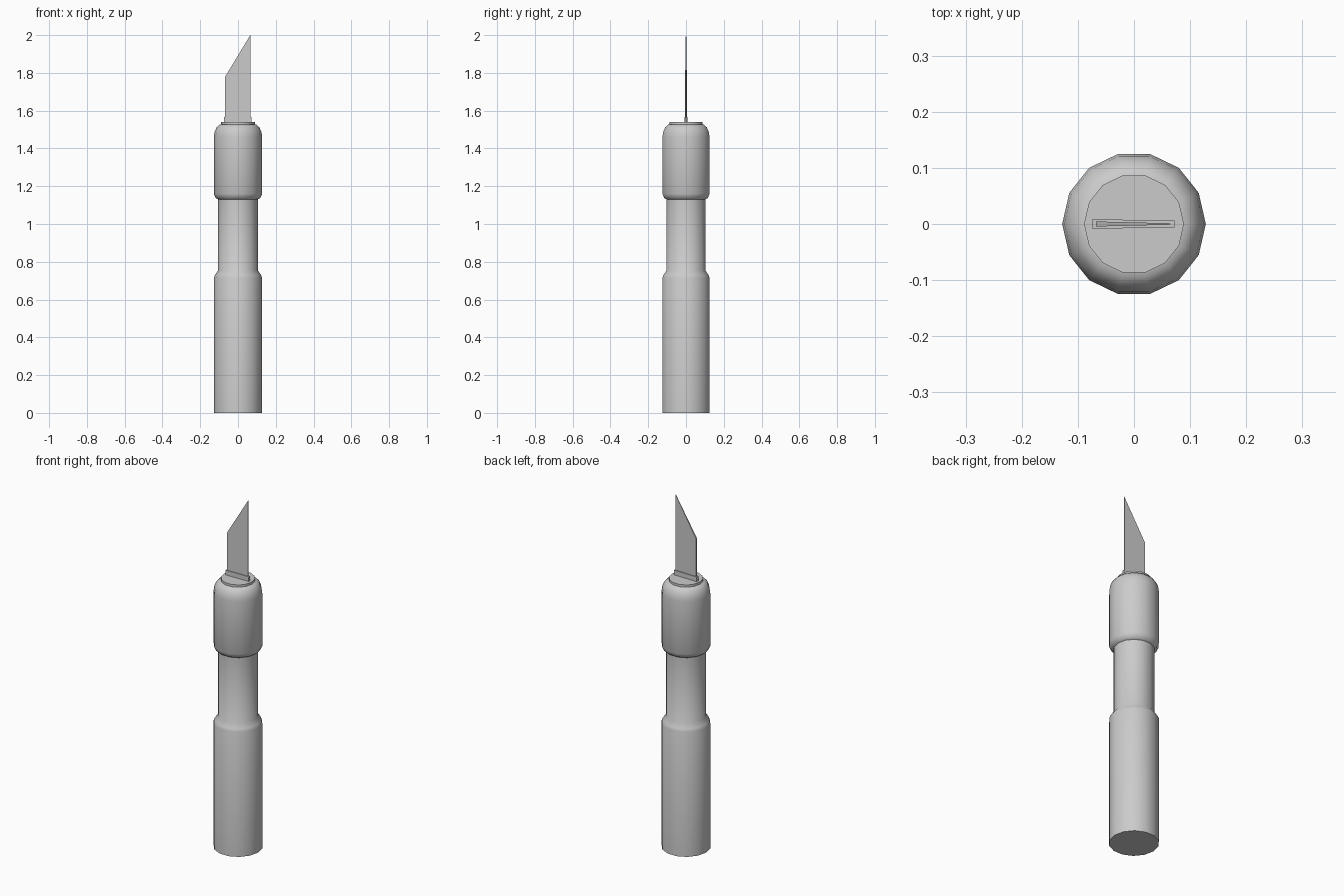
import bpy, bmesh, math

if "Cube" in bpy.data.objects:
    bpy.data.objects.remove(bpy.data.objects["Cube"])

SIDES = 14


def finish(name, bm, smooth=None):
    bmesh.ops.recalc_face_normals(bm, faces=bm.faces[:])
    me = bpy.data.meshes.new(name)
    bm.to_mesh(me)
    bm.free()
    ob = bpy.data.objects.new(name, me)
    bpy.context.collection.objects.link(ob)
    if smooth:
        bpy.ops.object.select_all(action='DESELECT')
        bpy.context.view_layer.objects.active = ob
        ob.select_set(True)
        bpy.ops.object.shade_smooth_by_angle(angle=math.radians(smooth))
    return ob


def lathe(name, profile):
    bm = bmesh.new()
    rings = [[bm.verts.new((r * math.cos(2 * math.pi * i / SIDES),
                            r * math.sin(2 * math.pi * i / SIDES), z))
              for i in range(SIDES)] for r, z in profile]
    for a, b in zip(rings, rings[1:]):
        for i in range(SIDES):
            j = (i + 1) % SIDES
            bm.faces.new((a[i], a[j], b[j], b[i]))
    bm.faces.new(rings[0])
    bm.faces.new(rings[-1])
    return finish(name, bm, 40)


def slab(name, outline):
    """Solid from an (x, z, half thickness) outline."""
    bm = bmesh.new()
    front = [bm.verts.new((x, -t, z)) for x, z, t in outline]
    back = [bm.verts.new((x, t, z)) for x, z, t in outline]
    bm.faces.new(front)
    bm.faces.new(back)
    for i in range(len(outline)):
        j = (i + 1) % len(outline)
        bm.faces.new((front[i], front[j], back[j], back[i]))
    return finish(name, bm)


# Handle with narrowed grip and rounded shoulder
lathe("handle", [(0.128, 0), (0.128, 0.715), (0.122, 0.73), (0.105, 0.755),
                 (0.105, 1.13), (0.118, 1.137), (0.128, 1.16), (0.128, 1.46),
                 (0.124, 1.487), (0.113, 1.512), (0.097, 1.526), (0.08, 1.528)])

# Collar disc on top of the handle
lathe("collar", [(0.089, 1.527), (0.089, 1.54)])

# Slotted clamp around the blade root
slab("blade_clamp", [(-0.074, 1.53, 0.0085), (0.072, 1.53, 0.006),
                     (0.072, 1.567, 0.006), (-0.074, 1.567, 0.0085)])

# Blade: thick spine on the left, thin edge on the right
slab("blade", [(-0.068, 1.535, 0.0045), (0.065, 1.535, 0.0012),
               (0.065, 2.0, 0.0012), (-0.068, 1.78, 0.0045)])
